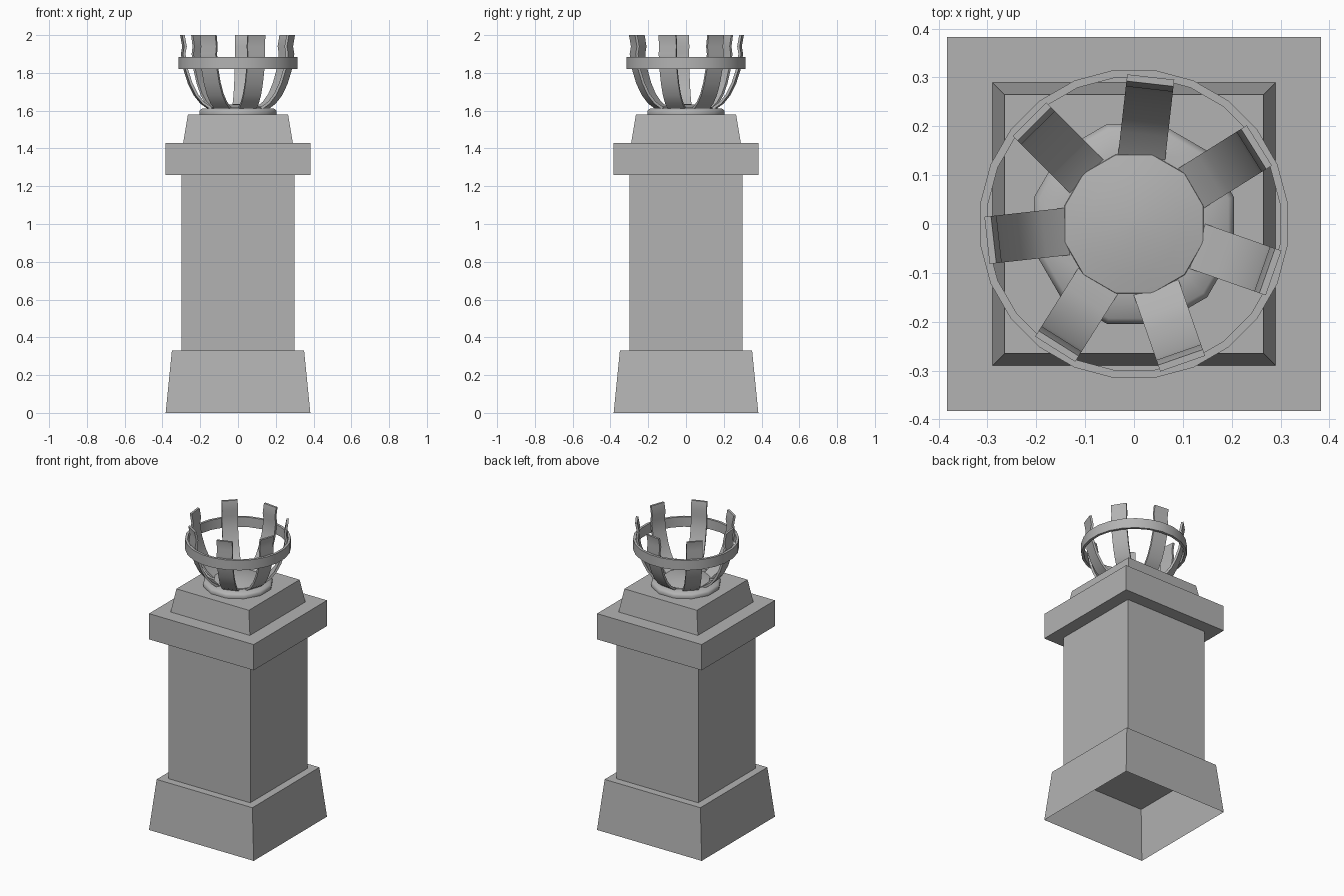
import bpy, bmesh, math
from mathutils import Matrix

if "Cube" in bpy.data.objects:
    bpy.data.objects.remove(bpy.data.objects["Cube"])

# darker grey for the whole model
grey = bpy.data.materials.new("dark_grey")
grey.diffuse_color = (0.45, 0.45, 0.45, 1)
grey.use_nodes = True
grey.node_tree.nodes["Principled BSDF"].inputs["Base Color"].default_value = grey.diffuse_color


def make_object(name, bm, smooth=False):
    bmesh.ops.recalc_face_normals(bm, faces=bm.faces)
    mesh = bpy.data.meshes.new(name)
    bm.to_mesh(mesh)
    bm.free()
    mesh.materials.append(grey)
    ob = bpy.data.objects.new(name, mesh)
    bpy.context.collection.objects.link(ob)
    if smooth:
        bpy.context.view_layer.objects.active = ob
        ob.select_set(True)
        bpy.ops.object.shade_smooth_by_angle(angle=math.radians(62))
        ob.select_set(False)
    return ob


def block(name, z0, z1, half0, half1, open_bottom=False):
    """Square tapered block."""
    bm = bmesh.new()
    rings = [[bm.verts.new((sx * h, sy * h, z)) for sx, sy in
              ((-1, -1), (1, -1), (1, 1), (-1, 1))]
             for h, z in ((half0, z0), (half1, z1))]
    for i in range(4):
        j = (i + 1) % 4
        bm.faces.new((rings[0][i], rings[0][j], rings[1][j], rings[1][i]))
    bm.faces.new(rings[1])
    if not open_bottom:
        bm.faces.new(rings[0][::-1])
    return make_object(name, bm)


def lathe(name, profile, sides, closed=False):
    """Spin an (r, z) profile about z."""
    bm = bmesh.new()
    rings = []
    for r, z in profile:
        rings.append([bm.verts.new((r * math.cos(a), r * math.sin(a), z)) for a in
                      [2 * math.pi * (i + 0.5) / sides for i in range(sides)]])
    n = len(rings)
    for k in range(n if closed else n - 1):
        a, b = rings[k], rings[(k + 1) % n]
        for i in range(sides):
            j = (i + 1) % sides
            bm.faces.new((a[i], a[j], b[j], b[i]))
    if not closed:
        bm.faces.new(rings[0])
        bm.faces.new(rings[-1])
    return make_object(name, bm, True)


# stone pedestal
block("plinth_base", 0, 0.33, 0.383, 0.35, open_bottom=True)
block("pedestal_shaft", 0.33, 1.26, 0.30, 0.30)
block("pedestal_cap", 1.26, 1.43, 0.383, 0.383)
block("upper_block", 1.43, 1.58, 0.29, 0.265)

# round foot and the low dome in the bottom of the basket
lathe("basket_foot", [(0.21, 1.58), (0.212, 1.598), (0.2, 1.61), (0.14, 1.614)], 12)
lathe("basket_dome", [(0.148, 1.61), (0.146, 1.618), (0.1, 1.627), (0.05, 1.633), (0.01, 1.635)], 12)

# hoop around the basket
lathe("basket_hoop", [(0.302, 1.82), (0.318, 1.82), (0.318, 1.885), (0.302, 1.885)], 24, True)

# seven curved straps
path = [(0.138, 1.605), (0.19, 1.642), (0.225, 1.685), (0.255, 1.745), (0.279, 1.82),
        (0.292, 1.90), (0.285, 1.94), (0.296, 2.0)]
WIDTH, THICK = 0.097, 0.014


def strap(name, angle):
    bm = bmesh.new()
    rings = []
    for k, (r, z) in enumerate(path):
        r0, z0 = path[max(k - 1, 0)]
        r1, z1 = path[min(k + 1, len(path) - 1)]
        d = math.hypot(r1 - r0, z1 - z0)
        nr, nz = (z1 - z0) / d * THICK / 2, -(r1 - r0) / d * THICK / 2
        if k == len(path) - 1:
            nz = 0
        w = WIDTH / 2
        rings.append([bm.verts.new((r + s * nr, y, z + s * nz))
                      for s, y in ((-1, -w), (1, -w), (1, w), (-1, w))])
    for a, b in zip(rings, rings[1:]):
        for i in range(4):
            j = (i + 1) % 4
            bm.faces.new((a[i], a[j], b[j], b[i]))
    bm.faces.new(rings[0])
    bm.faces.new(rings[-1])
    bm.transform(Matrix.Rotation(angle, 4, 'Z'))
    make_object(name, bm, True)


for i in range(7):
    strap(f"basket_strap_{i + 1}", math.radians(83.5 + i * 360 / 7))
